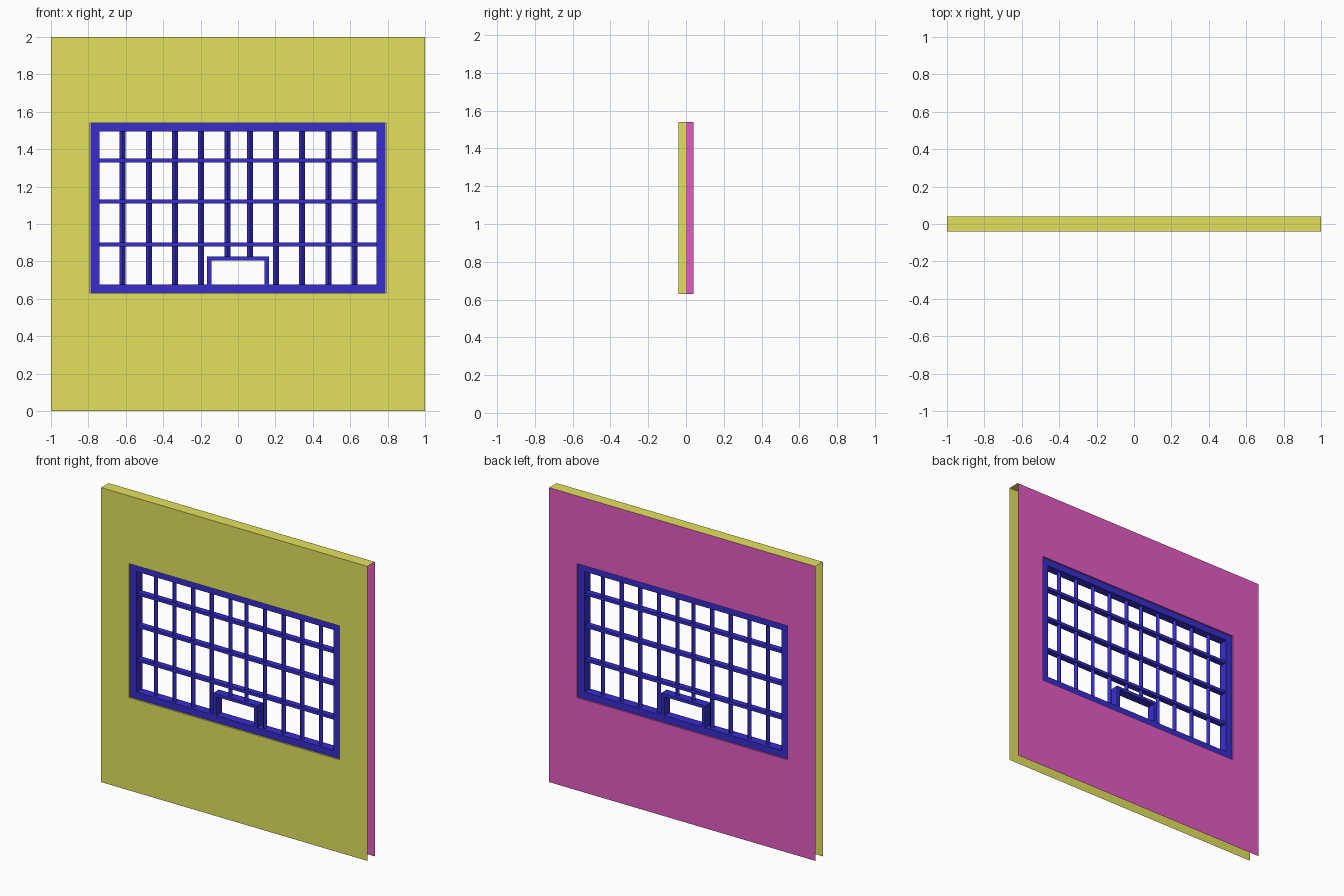
import bpy
import bmesh

cube = bpy.data.objects.get("Cube")
if cube:
    bpy.data.objects.remove(cube, do_unlink=True)


def material(name, rgb):
    m = bpy.data.materials.new(name)
    m.use_nodes = True
    m.diffuse_color = (*rgb, 1)
    m.node_tree.nodes["Principled BSDF"].inputs["Base Color"].default_value = (*rgb, 1)
    return m


YELLOW = material("wall yellow", (0.77, 0.755, 0.11))
PINK = material("wall pink", (0.78, 0.105, 0.55))
BLUE = material("grille blue", (0.038, 0.027, 0.62))

HALF = 0.04                       # half the wall thickness
LOW, HIGH, SIDE = 0.63, 1.54, 0.79  # window opening


def rect(x, z0, z1):
    return [(-x, z0), (x, z0), (x, z1), (-x, z1)]


def finish(name, bm, mat):
    me = bpy.data.meshes.new(name)
    bm.to_mesh(me)
    bm.free()
    me.materials.append(mat)
    ob = bpy.data.objects.new(name, me)
    bpy.context.collection.objects.link(ob)
    return ob


def wall_skin(name, y, mat):
    """One wall sheet with a window hole and its half of the reveal."""
    bm = bmesh.new()
    loops = [[bm.verts.new((x, yy, z)) for x, z in pts] for pts, yy in (
        (rect(1, 0, 2), y), (rect(SIDE, LOW, HIGH), y), (rect(SIDE, LOW, HIGH), 0))]
    for a, b in zip(loops, loops[1:]):
        for i in range(4):
            j = (i + 1) % 4
            quad = [a[i], a[j], b[j], b[i]]
            bm.faces.new(quad if y < 0 else quad[::-1])
    return finish(name, bm, mat)


def box(name, x0, x1, z0, z1, half_depth):
    bm = bmesh.new()
    bmesh.ops.create_cube(bm, size=1)
    for v in bm.verts:
        v.co = (x1 if v.co.x > 0 else x0, v.co.y * 2 * half_depth, z1 if v.co.z > 0 else z0)
    return finish(name, bm, BLUE)


def ring(name, outer, inner, half_depth):
    """Rectangular frame with mitred corners."""
    bm = bmesh.new()
    d = half_depth
    loops = [[bm.verts.new((x, y, z)) for x, z in pts]
             for pts, y in ((outer, -d), (inner, -d), (inner, d), (outer, d))]
    for k in range(4):
        a, b = loops[k], loops[(k + 1) % 4]
        for i in range(4):
            j = (i + 1) % 4
            bm.faces.new((a[i], a[j], b[j], b[i]))
    return finish(name, bm, BLUE)


# Wall: open at the sides and bottom, capped on top
wall_skin("front_wall", -HALF, YELLOW)
wall_skin("back_wall", HALF, PINK)
bm = bmesh.new()
bm.faces.new([bm.verts.new((x, y, 2)) for x, y in ((-1, -HALF), (1, -HALF), (1, HALF), (-1, HALF))])
finish("wall_top", bm, YELLOW)

# Window frame and the small hatch at its foot
GAP = 0.0005
ring("window_frame", rect(SIDE - GAP, LOW + GAP, HIGH - GAP), rect(0.74, 0.677, 1.495), 0.03)
for side, name in ((-1, "right"), (1, "left")):
    xs = sorted((side * 0.143, side * 0.165))
    box("hatch_post_" + name, *xs, 0.67, 0.825, 0.03)
box("hatch_lintel", -0.143, 0.143, 0.805, 0.825, 0.03)

# Horizontal bars
for i, z in enumerate((0.89, 1.12, 1.34)):
    box(f"cross_bar_{i + 1}", -0.75, 0.75, z - 0.01, z + 0.01, 0.02)

# Upright diamond-section rods, paired about the centre
for i, x in enumerate((0.06, 0.2, 0.34, 0.48, 0.62)):
    foot = 0.82 if i == 0 else 0.67
    for side, name in ((-1, "right"), (1, "left")):
        bpy.ops.mesh.primitive_cylinder_add(
            vertices=4, radius=0.016, depth=1.5 - foot,
            location=(side * x + 0.003, 0, (1.5 + foot) / 2))
        rod = bpy.context.object
        rod.name = f"rod_{name}_{i + 1}"
        rod.data.materials.append(BLUE)
